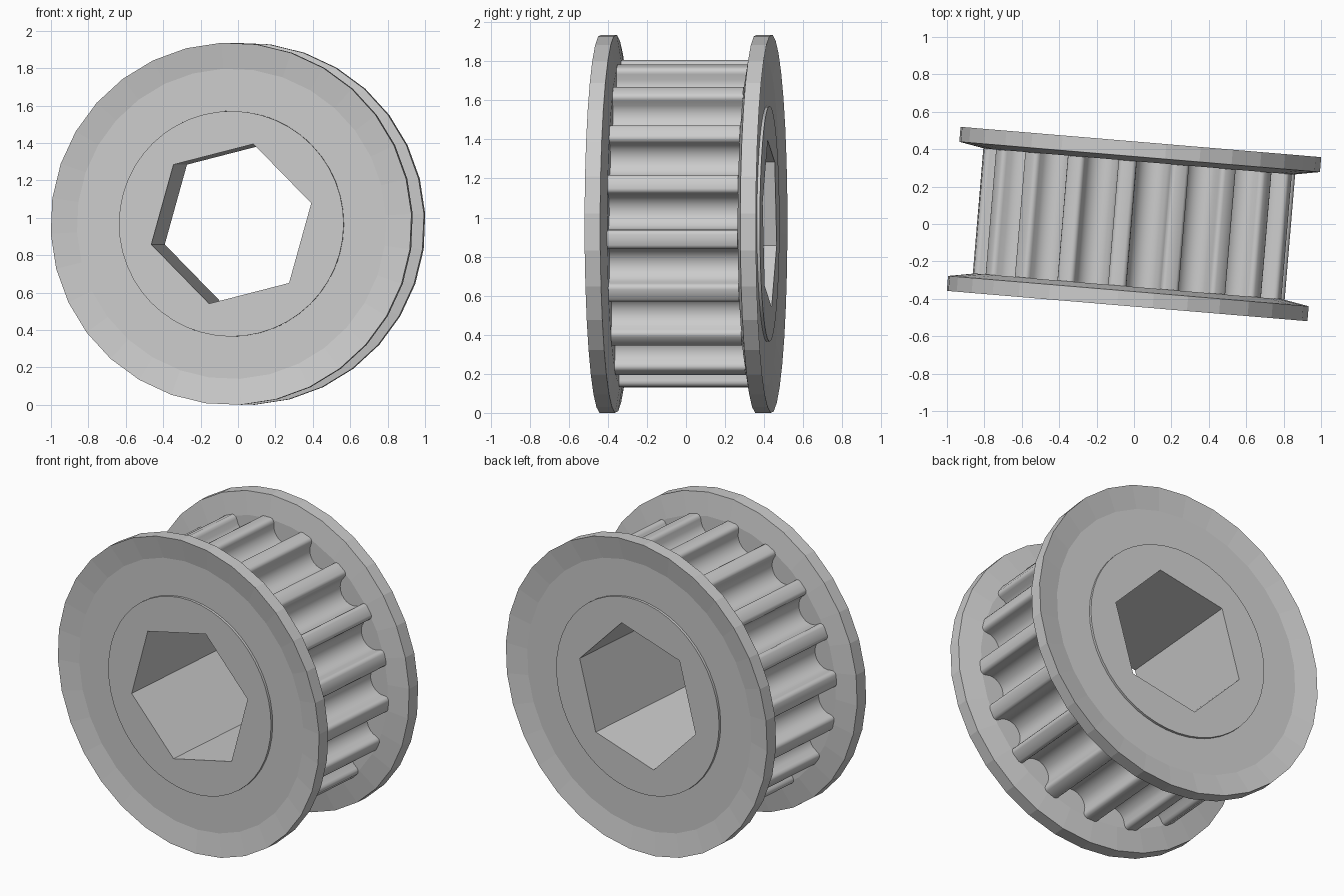
import bpy, bmesh
from math import sin, cos, pi, radians

if "Cube" in bpy.data.objects:
    bpy.data.objects.remove(bpy.data.objects["Cube"])

PHASE = radians(14.4)      # spin of teeth and hex about the axle
YAW = radians(-4.8)        # whole part turned slightly about z
R, R_BEND, R_HUB, R_HEX = 0.969, 0.83, 0.603, 0.443
Y_BODY, Y_HUB = 0.335, 0.43
TEETH, SIDES = 18, 32


def circle(r, n):
    return [(r * cos(PHASE + 2 * pi * i / n), r * sin(PHASE + 2 * pi * i / n)) for i in range(n)]


def tooth_outline():
    # one round-bottomed groove with filleted lips: (tangent, radius)
    lip, half = 0.026, 0.092
    groove = []
    for k in range(4):
        a = pi / 2 + pi / 2 * k / 3
        groove.append((half + lip + lip * cos(a), R_BEND - lip + lip * sin(a)))
    for k in range(1, 6):
        a = pi / 2 * k / 6
        groove.append((half * cos(a), 0.797 - half * sin(a)))
    full = [(-t, r) for t, r in groove] + [(0, 0.705)] + groove[::-1]
    pts = []
    for i in range(TEETH):
        a = PHASE + 2 * pi * (i + 0.5) / TEETH
        for t, r in full:      # negative tangent first = increasing angle
            pts.append((r * cos(a) - t * sin(a), r * sin(a) + t * cos(a)))
    return pts


def add_loop(bm, pts, y):
    vs = [bm.verts.new((x, y, z)) for x, z in pts]
    es = [bm.edges.new((vs[i], vs[(i + 1) % len(vs)])) for i in range(len(vs))]
    return vs, es


def join(bm, a, b):
    n = len(a)
    for i in range(n):
        j = (i + 1) % n
        bm.faces.new((a[i], a[j], b[j], b[i]))


def fill(bm, e1, e2):
    bmesh.ops.triangle_fill(bm, edges=e1 + e2, use_beauty=True, normal=(0, 1, 0))


def finish(bm, name, smooth):
    bmesh.ops.recalc_face_normals(bm, faces=bm.faces[:])
    me = bpy.data.meshes.new(name)
    bm.to_mesh(me)
    bm.free()
    ob = bpy.data.objects.new(name, me)
    bpy.context.collection.objects.link(ob)
    ob.location.z = 0.968
    ob.rotation_euler.z = YAW
    if smooth:
        bpy.ops.object.select_all(action='DESELECT')
        ob.select_set(True)
        bpy.context.view_layer.objects.active = ob
        bpy.ops.object.shade_smooth_by_angle(angle=radians(35))


# toothed body with raised hub ends and hexagonal bore
bm = bmesh.new()
outline, ends = tooth_outline(), []
for s in (-1, 1):
    tooth, tooth_e = add_loop(bm, outline, s * Y_BODY)
    base, base_e = add_loop(bm, circle(R_HUB, 48), s * Y_BODY)
    rim, rim_e = add_loop(bm, circle(R_HUB, 48), s * Y_HUB)
    hexa, hexa_e = add_loop(bm, circle(R_HEX, 6), s * Y_HUB)
    fill(bm, tooth_e, base_e)
    join(bm, base, rim)
    fill(bm, rim_e, hexa_e)
    ends.append((tooth, hexa))
join(bm, ends[0][0], ends[1][0])
join(bm, ends[0][1], ends[1][1])
finish(bm, "toothed_body", True)

# dished flanges, lips bent outward
section = [(R_HUB, 0.335), (R_BEND, 0.335), (R, 0.36), (R, 0.44), (R_BEND, 0.415), (R_HUB, 0.415)]
for s, name in ((-1, "front_flange"), (1, "back_flange")):
    bm = bmesh.new()
    rings = [add_loop(bm, circle(r, SIDES), s * y)[0] for r, y in section]
    for i in range(len(rings)):
        join(bm, rings[i], rings[(i + 1) % len(rings)])
    finish(bm, name, False)
